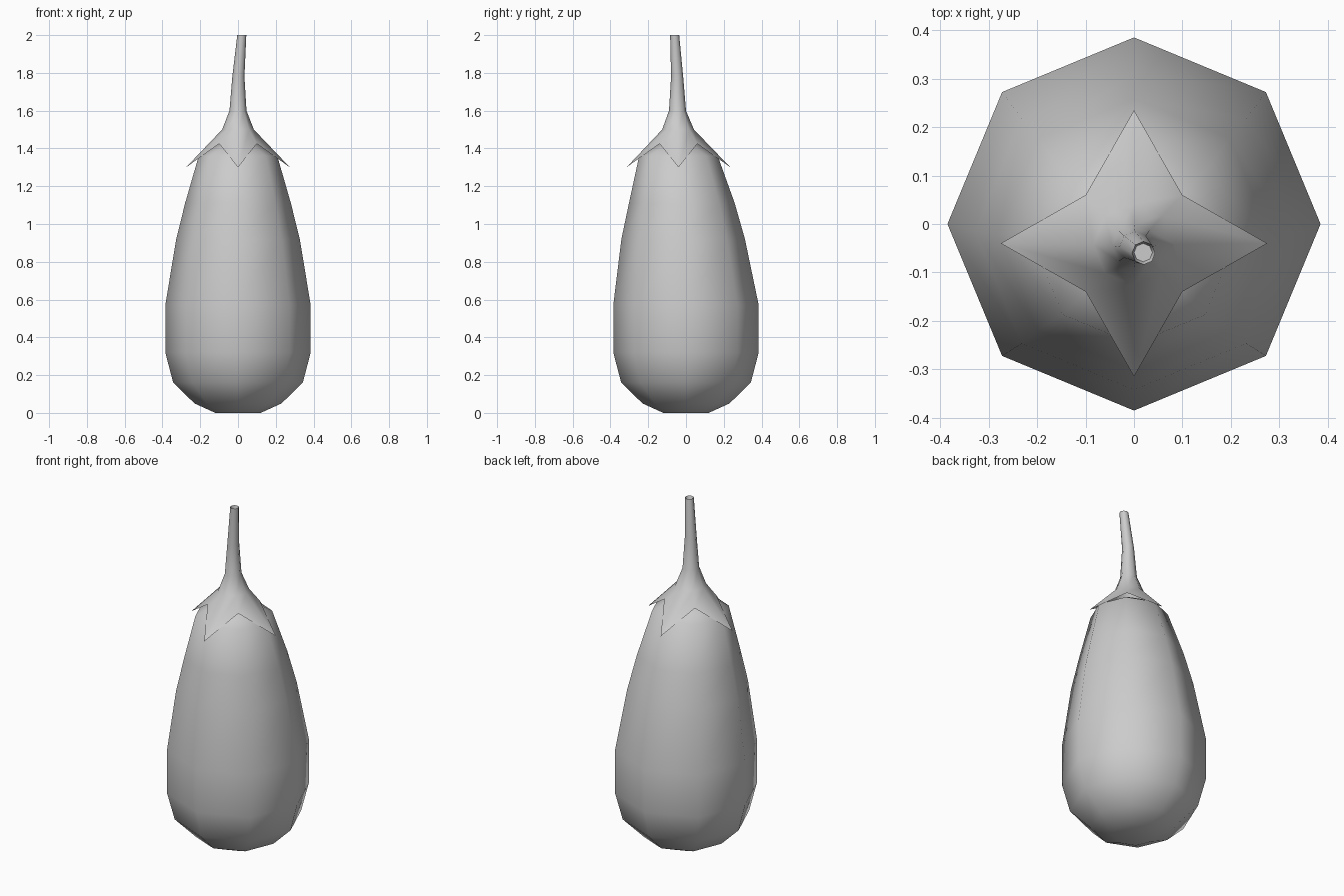
import bpy, bmesh
from math import cos, sin, pi

if "Cube" in bpy.data.objects:
    bpy.data.objects.remove(bpy.data.objects["Cube"])

N = 8


def ring(cx, cy, z, r):
    return [(cx + r * cos(2 * pi * i / N), cy + r * sin(2 * pi * i / N), z) for i in range(N)]


def loft(name, rings, cap_start, cap_end, angle):
    """Skin a stack of eight-point rings, lowest first."""
    bm = bmesh.new()
    vs = [[bm.verts.new(p) for p in r] for r in rings]
    for a, b in zip(vs, vs[1:]):
        for i in range(N):
            j = (i + 1) % N
            bm.faces.new((a[i], a[j], b[j], b[i]))
    if cap_start:
        bm.faces.new(vs[0][::-1])
    if cap_end:
        bm.faces.new(vs[-1])
    me = bpy.data.meshes.new(name)
    bm.to_mesh(me)
    bm.free()
    ob = bpy.data.objects.new(name, me)
    bpy.context.collection.objects.link(ob)
    bpy.ops.object.select_all(action='DESELECT')
    ob.select_set(True)
    bpy.context.view_layer.objects.active = ob
    bpy.ops.object.shade_smooth_by_angle(angle=angle)
    return ob


# Fruit body: (y offset, height, radius), leaning slightly forward at the top
body = [(0, 0, 0.12), (0, 0.05, 0.23), (0, 0.16, 0.343), (0, 0.32, 0.385),
        (0, 0.57, 0.385), (-0.015, 0.92, 0.327), (-0.022, 1.11, 0.28),
        (-0.04, 1.36, 0.208), (-0.042, 1.43, 0.09)]
loft("fruit_body", [ring(0, y, z, r) for y, z, r in body], True, True, pi / 3)

# Star-shaped leaf cap flowing up into the bent stem
star = []
for i in range(N):
    r, z = (0.275, 1.30) if i % 2 == 0 else (0.141, 1.425)
    a = 2 * pi * i / N
    star.append((r * cos(a), -0.04 + r * sin(a), z))
stem = [(0, -0.042, 1.5, 0.084), (0, -0.045, 1.6, 0.045),
        (0.002, -0.047, 1.78, 0.032), (0.02, -0.06, 2.0, 0.024),
        (0.019, -0.059, 1.98, 0.019)]
loft("leaf_cap_and_stem", [star] + [ring(*s) for s in stem], False, True, pi / 3)
